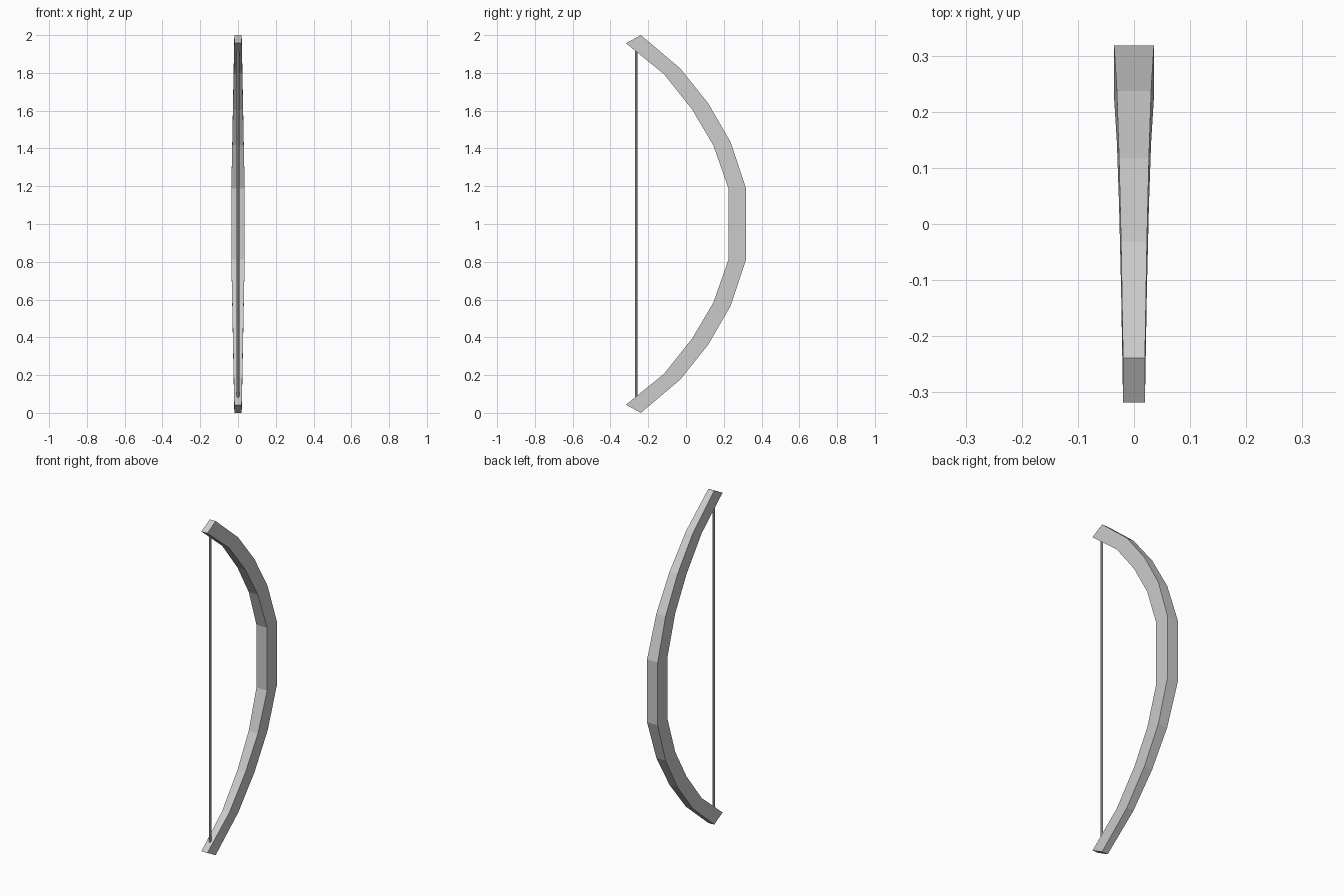
import bpy, bmesh

if "Cube" in bpy.data.objects:
    bpy.data.objects.remove(bpy.data.objects["Cube"])

# Limb stations from grip to tip: outer (y, z), inner (y, z), half width
upper = [
    (0.318, 1.188, 0.225, 1.188, 0.0355),
    (0.237, 1.432, 0.145, 1.416, 0.0305),
    (0.118, 1.638, 0.032, 1.607, 0.0266),
    (-0.031, 1.824, -0.116, 1.793, 0.0230),
    (-0.239, 2.000, -0.318, 1.957, 0.0195),
]
lower = [(oy, 2 - oz, iy, 2 - iz, w) for oy, oz, iy, iz, w in upper]
stations = lower[::-1] + upper


def finish(bm, name):
    bmesh.ops.recalc_face_normals(bm, faces=bm.faces)
    mesh = bpy.data.meshes.new(name)
    bm.to_mesh(mesh)
    bm.free()
    obj = bpy.data.objects.new(name, mesh)
    bpy.context.collection.objects.link(obj)
    return obj


# Bow stave: rectangular section swept through the stations
bm = bmesh.new()
rings = [[bm.verts.new(p) for p in ((-w, oy, oz), (w, oy, oz), (w, iy, iz), (-w, iy, iz))]
         for oy, oz, iy, iz, w in stations]
for a, b in zip(rings, rings[1:]):
    for i in range(4):
        j = (i + 1) % 4
        bm.faces.new((a[i], a[j], b[j], b[i]))
bm.faces.new(rings[0])
bm.faces.new(rings[-1])
finish(bm, "bow_stave")

# Bowstring: thin straight rod between the limb tips
bm = bmesh.new()
bmesh.ops.create_cone(bm, cap_ends=True, segments=8, radius1=0.007, radius2=0.007, depth=1.84)
string = finish(bm, "bowstring")
string.location = (0, -0.264, 1)
